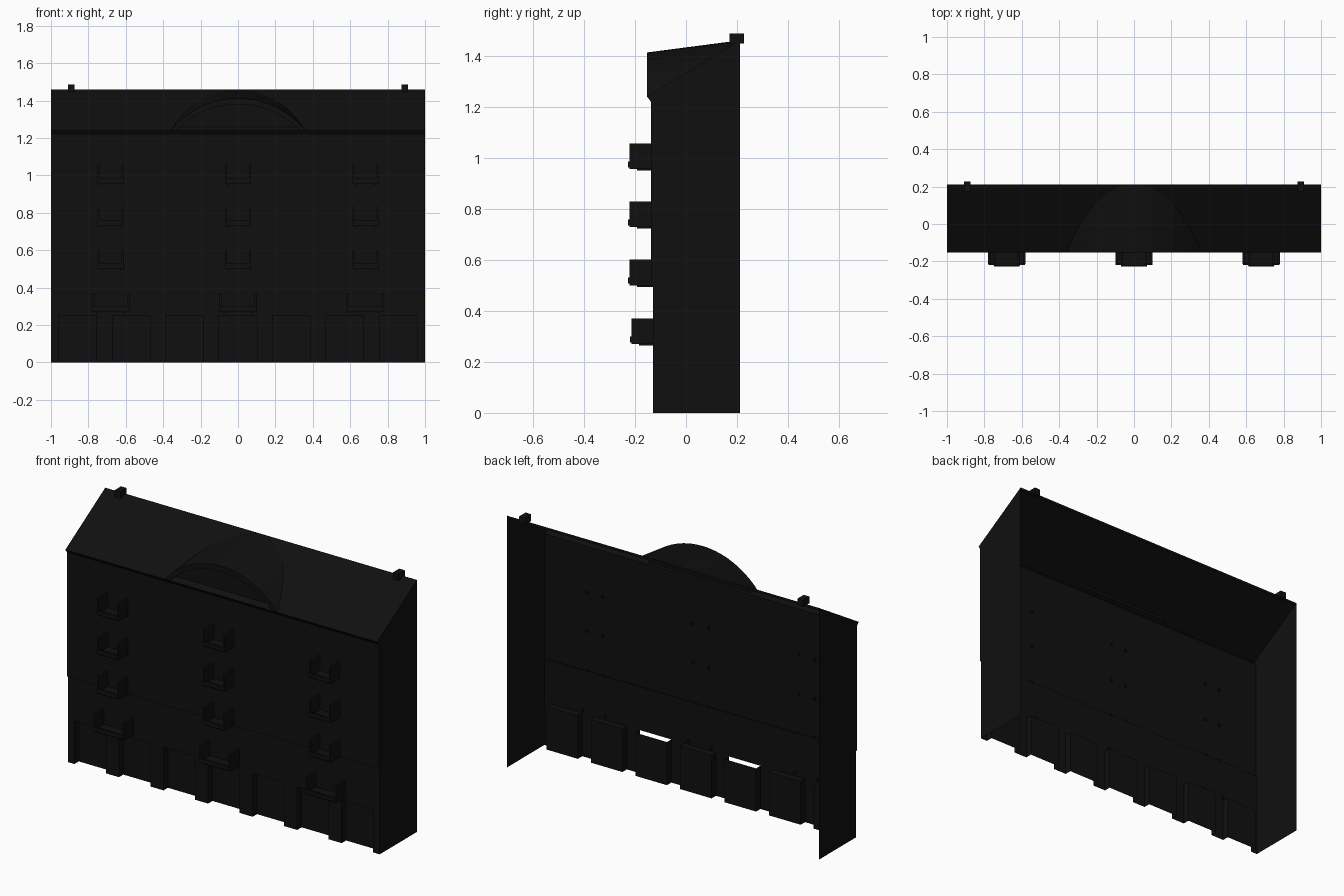
import bpy, math

if "Cube" in bpy.data.objects:
    bpy.data.objects.remove(bpy.data.objects["Cube"])

mat = bpy.data.materials.new("near_black")
mat.diffuse_color = (0.005, 0.005, 0.005, 1)
mat.use_nodes = True
mat.node_tree.nodes["Principled BSDF"].inputs["Base Color"].default_value = mat.diffuse_color


def make(name, verts, faces):
    me = bpy.data.meshes.new(name)
    me.from_pydata(verts, [], faces)
    me.update()
    me.materials.append(mat)
    ob = bpy.data.objects.new(name, me)
    bpy.context.collection.objects.link(ob)
    return ob


def strip(name, a, b):
    """Sheet of quads between two equally long point rows."""
    n = len(a)
    return make(name, a + b, [(i, i + 1, n + i + 1, n + i) for i in range(n - 1)])


def boxes(name, items):
    """One object from several boxes given as (x0, x1, y0, y1, z0, z1)."""
    v, f = [], []
    for x0, x1, y0, y1, z0, z1 in items:
        o = len(v)
        v += [(x, y, z) for z in (z0, z1) for x, y in
              ((x0, y0), (x1, y0), (x1, y1), (x0, y1))]
        f += [tuple(o + k for k in q) for q in
              ((3, 2, 1, 0), (4, 5, 6, 7), (0, 1, 5, 4),
               (1, 2, 6, 5), (2, 3, 7, 6), (3, 0, 4, 7))]
    return make(name, v, f)


FRONT, RECESS, BACK = -0.13, -0.09, 0.212
STORE_TOP, EAVE, RIDGE = 0.25, 1.24, 1.46
BAY, HALF = 2 / 7, 0.042

# facade, cornice and roof as one folded sheet
profile = [(FRONT, STORE_TOP), (FRONT, 0.5), (-0.138, 0.5), (-0.138, 1.22),
           (-0.153, EAVE), (BACK, RIDGE), (BACK, RIDGE - 0.015)]
strip("facade_and_roof", [(-1, y, z) for y, z in profile],
      [(1, y, z) for y, z in profile])

# side walls
side = [(BACK, 0), (FRONT, 0)] + profile[1:6]
for s, label in ((-1, "left"), (1, "right")):
    idx = range(len(side))
    make(label + "_side_wall", [(s, y, z) for y, z in side],
         [tuple(idx if s > 0 else reversed(idx))])

# ground floor: pilasters with recessed bays between them
plan = [(-1, FRONT)]
for i in range(7):
    l, r = -1 + i * BAY + HALF, -1 + (i + 1) * BAY - HALF
    plan += [(l, FRONT), (l, RECESS), (r, RECESS), (r, FRONT)]
    # soffit over the bay, left open in the two bays beside the middle
    if i not in (2, 4):
        strip("bay_soffit", [(l, FRONT, STORE_TOP), (r, FRONT, STORE_TOP)],
              [(l, RECESS, STORE_TOP), (r, RECESS, STORE_TOP)])
plan.append((1, FRONT))
strip("ground_floor_pilasters", [(x, y, 0) for x, y in plan],
      [(x, y, STORE_TOP) for x, y in plan])


# balconies: floor, two side panels, low front lip, brackets through the wall
def balcony(x, z, w, yb, yf):
    t = 0.012
    boxes("balcony", [
        (x - w, x + w, yf, yb, z, z + t),
        (x - w, x - w + t, yf, yb, z, z + 0.1),
        (x + w - t, x + w, yf, yb, z, z + 0.1),
        (x - w * 0.98, x + w * 0.98, yf - 0.006, yf + 0.004, z + 0.006, z + 0.03),
        (x - w * 0.8, x - w * 0.65, yf + 0.03, yb + 0.01, z - 0.006, z + 0.008),
        (x + w * 0.65, x + w * 0.8, yf + 0.03, yb + 0.01, z - 0.006, z + 0.008)])


for x in (-0.68, 0, 0.68):
    balcony(x, 0.27, 0.1, FRONT, -0.214)
    for z in (0.5, 0.728, 0.955):
        balcony(x, z, 0.07, -0.138, -0.222)

# arched dormer running back into the roof
N, YF = 20, -0.153
roof_slope = (RIDGE - EAVE) / (BACK - YF)
dormer_slope = 0.13


def arc(half, rise):
    R = (half ** 2 + rise ** 2) / (2 * rise)
    a = math.asin(half / R)
    return [(R * math.sin(-a + 2 * a * i / N),
             max(0, R * math.cos(-a + 2 * a * i / N) - (R - rise)))
            for i in range(N + 1)]


outer, inner = arc(0.36, 0.172), arc(0.33, 0.14)
row = [(x, YF, EAVE + h) for x, h in outer]
end = []
for x, h in outer:
    d = h / (roof_slope - dormer_slope)
    end.append((x, YF + d, EAVE + h + d * dormer_slope))
dormer = strip("dormer_roof", row, end)
for p in dormer.data.polygons:
    p.use_smooth = True
rim = [(x, YF, EAVE + h) for x, h in inner]
deep = [(x, YF + 0.03, EAVE + h) for x, h in inner]
strip("dormer_rim", row, rim)
strip("dormer_reveal", rim, deep)
make("dormer_window", deep, [tuple(reversed(range(N + 1)))])

# chimneys on the ridge
for x in (-0.892, 0.892):
    boxes("chimney", [(x - 0.018, x + 0.018, 0.17, 0.228, 1.447, 1.486)])
